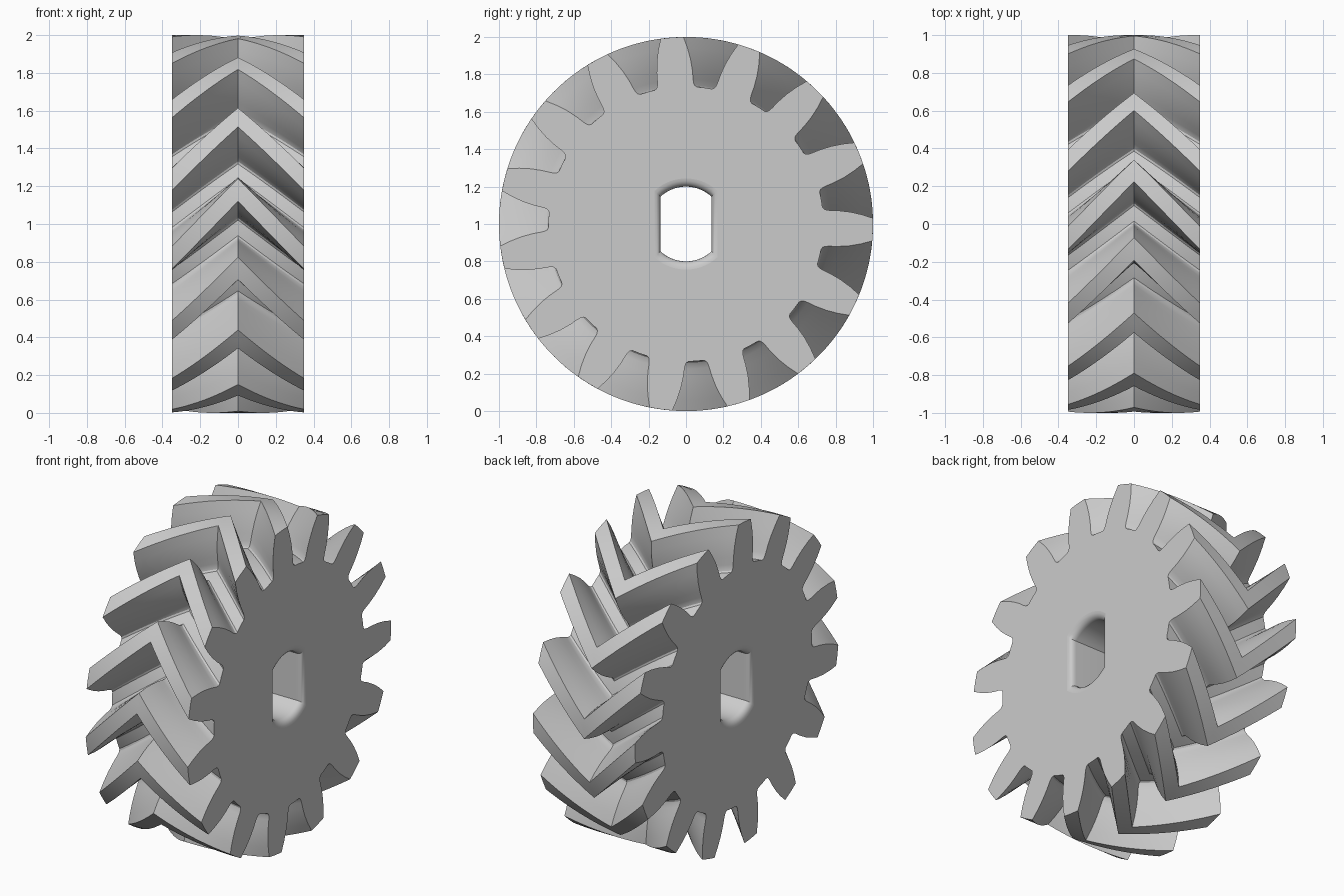
import bpy
import bmesh
from math import radians, sin, cos, asin, sqrt, pi

TEETH = 15
PITCH = 360 / TEETH
HALF_WIDTH = 0.35
TWIST = 20.7          # degrees each half turns from the middle to the rim
SLICES = 10           # rows per half
CENTRE_PHASE = 13.6   # angle of a tooth gap at the middle plane

# Half of a tooth gap, root to tip: (half angle in degrees, radius)
GAP = [(3.2, 0.735), (4.1, 0.742), (4.6, 0.755), (4.9, 0.775), (5.3, 0.82),
       (6.1, 0.88), (7.2, 0.94), (8.5, 1.0)]

# Bore: round hole with two flats
BORE_R, FLAT, ARC_STEPS = 0.2, 0.137, 14
ROUND_GROW, ROUND_DEPTH, ROUND_STEPS = 0.22, 0.04, 5

cube = bpy.data.objects.get("Cube")
if cube:
    bpy.data.objects.remove(cube, do_unlink=True)


def gear_outline():
    """Polar outline of the toothed rim."""
    pts = []
    for k in range(TEETH):
        c = k * PITCH
        pts += [(c - a, r) for a, r in reversed(GAP)]
        pts.append((c, GAP[0][1]))
        pts += [(c + a, r) for a, r in GAP]
        pts.append((c + PITCH / 2, 1.0))
    return pts


def bore_outline():
    """Double-flat hole outline in (y, z)."""
    half = asin(FLAT / BORE_R)
    pts = []
    for base in (pi / 2, 3 * pi / 2):
        for i in range(ARC_STEPS + 1):
            a = base - half + 2 * half * i / ARC_STEPS
            pts.append((BORE_R * cos(a), BORE_R * sin(a)))
    return pts


def add_ring(bm, x, pts):
    return [bm.verts.new((x, y, z + 1)) for y, z in pts]


def bridge(bm, a, b):
    n = len(a)
    for i in range(n):
        j = (i + 1) % n
        bm.faces.new((a[i], a[j], b[j], b[i]))


def loop_edges(bm, ring):
    return [bm.edges.get((ring[i - 1], ring[i])) for i in range(len(ring))]


bm = bmesh.new()

# Chevron teeth: the outline twists away from the middle plane on both sides
outline = gear_outline()
rim = []
for s in range(-SLICES, SLICES + 1):
    t = s / SLICES
    turn = CENTRE_PHASE + TWIST * abs(t)
    pts = [(r * cos(radians(a + turn)), r * sin(radians(a + turn))) for a, r in outline]
    rim.append(add_ring(bm, HALF_WIDTH * t, pts))
for a, b in zip(rim, rim[1:]):
    bridge(bm, a, b)

# Bore with rounded mouths at both ends
hole = bore_outline()
mouth = []
for i in range(ROUND_STEPS + 1):
    a = pi / 2 * i / ROUND_STEPS
    mouth.append((HALF_WIDTH - ROUND_DEPTH * (1 - cos(a)), 1 + ROUND_GROW * (1 - sin(a))))
stations = [(-x, g) for x, g in mouth] + list(reversed(mouth))
bore = [add_ring(bm, x, [(y * g, z * g) for y, z in hole]) for x, g in stations]
for a, b in zip(bore, bore[1:]):
    bridge(bm, a, b)

# Flat end faces between rim and bore
for outer, inner in ((rim[0], bore[0]), (rim[-1], bore[-1])):
    bmesh.ops.triangle_fill(bm, use_beauty=True, use_dissolve=False,
                            edges=loop_edges(bm, outer) + loop_edges(bm, inner))
bmesh.ops.recalc_face_normals(bm, faces=bm.faces)

mesh = bpy.data.meshes.new("herringbone_gear")
bm.to_mesh(mesh)
bm.free()
gear = bpy.data.objects.new("herringbone_gear", mesh)
bpy.context.collection.objects.link(gear)

# Plain grey material
mat = bpy.data.materials.new("plain_grey")
mat.use_nodes = True
grey = (0.6, 0.6, 0.6, 1)
mat.diffuse_color = grey
mat.node_tree.nodes["Principled BSDF"].inputs["Base Color"].default_value = grey
mesh.materials.append(mat)

# Smooth flanks, flat end faces
bpy.ops.object.select_all(action='DESELECT')
gear.select_set(True)
bpy.context.view_layer.objects.active = gear
bpy.ops.object.shade_smooth_by_angle(angle=radians(30))
for p in mesh.polygons:
    if abs(p.normal.x) > 0.999:
        p.use_smooth = False
